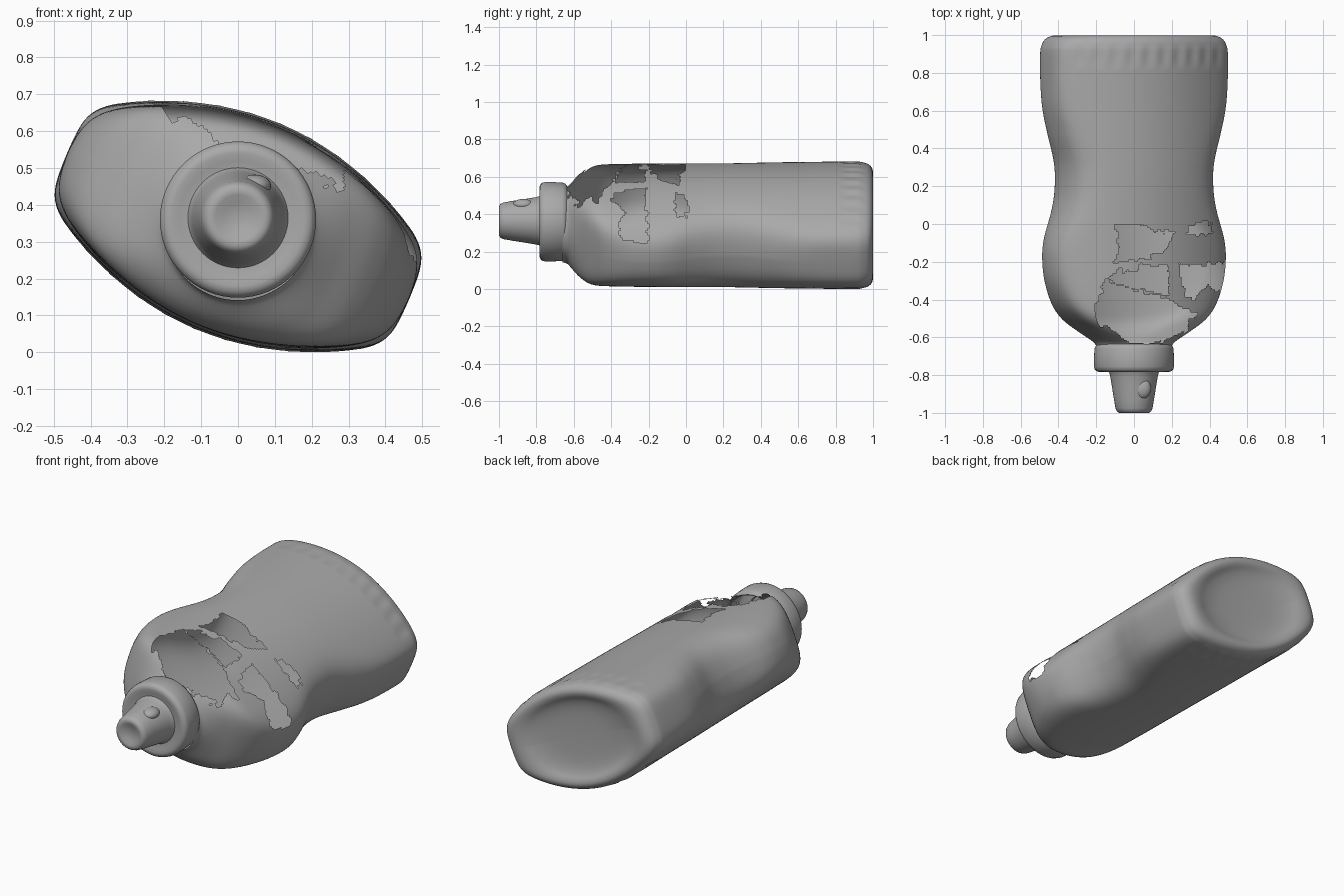
import bpy, bmesh, math
from mathutils import Vector, noise

if "Cube" in bpy.data.objects:
    bpy.data.objects.remove(bpy.data.objects["Cube"])

TILT = math.radians(23)
CT, ST = math.cos(TILT), math.sin(TILT)
ZC, SEG, BULGE = 0.352, 240, 0.65

GREY = bpy.data.materials.new("grey_plastic")
GREY.diffuse_color = (0.40, 0.40, 0.40, 1)
GREY.use_nodes = True
GREY.node_tree.nodes["Principled BSDF"].inputs["Base Color"].default_value = GREY.diffuse_color

# Body stations: y, half width, half thickness, roundness (1 = neck), scale, corner sharpness
BODY = [(-0.66, 0.20, 0.20, 1, 1, 8), (-0.63, 0.21, 0.21, 1, 1, 8), (-0.57, 0.28, 0.25, 0.45, 1, 8),
        (-0.50, 0.37, 0.278, 0.1, 1, 9), (-0.42, 0.438, 0.286, 0, 1, 10), (-0.30, 0.49, 0.288, 0, 1, 11),
        (-0.18, 0.505, 0.289, 0, 1, 12), (-0.08, 0.494, 0.290, 0, 1, 11), (0.06, 0.450, 0.292, 0, 1, 8),
        (0.18, 0.427, 0.294, 0, 1, 7), (0.32, 0.430, 0.296, 0, 1, 7), (0.48, 0.471, 0.297, 0, 1, 9),
        (0.62, 0.497, 0.298, 0, 1, 13), (0.76, 0.504, 0.300, 0, 1, 16), (0.90, 0.504, 0.302, 0, 1, 16),
        (0.945, 0.504, 0.302, 0, 0.985, 16), (0.98, 0.504, 0.302, 0, 0.945, 15),
        (0.998, 0.504, 0.302, 0, 0.87, 12), (0.995, 0.50, 0.302, 0, 0.78, 8),
        (0.975, 0.49, 0.302, 0, 0.66, 5), (0.962, 0.48, 0.302, 0, 0.45, 4), (0.958, 0.48, 0.302, 0, 0.02, 4)]

# Torn openings in the upper shoulder, outlined in plan (x, y)
HOLES = [
    [(-.11, 0), (.04, 0), (.10, -.03), (.21, -.05), (.19, -.12), (.10, -.18), (-.10, -.20), (-.07, -.12)],
    [(-.11, -.25), (-.02, -.26), (.05, -.21), (.19, -.23), (.18, -.38), (.02, -.35), (-.13, -.29)],
    [(-.16, -.30), (.0, -.35), (.17, -.40), (.26, -.45), (.33, -.47), (.27, -.57), (.18, -.61),
     (.07, -.645), (-.02, -.62), (-.13, -.56), (-.21, -.50)],
    [(.24, -.21), (.36, -.22), (.52, -.20), (.52, -.30), (.46, -.36), (.40, -.33), (.30, -.40), (.25, -.33)],
    [(.27, -.06), (.34, .02), (.40, .01), (.42, -.05), (.34, -.06)],
]


def catmull(p0, p1, p2, p3, t):
    return [0.5 * (2 * b + (c - a) * t + (2 * a - 5 * b + 4 * c - d) * t * t
                   + (3 * b - a - 3 * c + d) * t ** 3) for a, b, c, d in zip(p0, p1, p2, p3)]


def stations(rows, step):
    out = []
    for i in range(len(rows) - 1):
        a, b = rows[i], rows[i + 1]
        n = max(3, round(abs(b[0] - a[0]) / step))
        for j in range(n):
            out.append(catmull(rows[max(i - 1, 0)], a, b, rows[min(i + 2, len(rows) - 1)], j / n))
    return out + [list(rows[-1])]


def section_radius(a, u, t, p):
    # two bulged faces with flat ends and softened corners
    c, s = abs(math.cos(a)), abs(math.sin(a))
    face = 2 * t / (s + math.sqrt(s * s + 4 * BULGE * t * c * c))
    end = u / max(c, 1e-4)
    return (face ** -p + end ** -p) ** (-1 / p)


def inside(x, y, poly):
    hit = False
    for (x1, y1), (x2, y2) in zip(poly, poly[1:] + poly[:1]):
        if (y1 > y) != (y2 > y) and x < (x2 - x1) * (y - y1) / (y2 - y1) + x1:
            hit = not hit
    return hit


def loft(bm, rings, cap_end=True):
    verts = [[bm.verts.new(p) for p in ring] for ring in rings]
    for r0, r1 in zip(verts, verts[1:]):
        for i in range(len(r0)):
            j = (i + 1) % len(r0)
            bm.faces.new((r0[i], r0[j], r1[j], r1[i]))
    if cap_end:
        bm.faces.new(verts[-1])
    bmesh.ops.recalc_face_normals(bm, faces=bm.faces)


def finish(bm, name, angle=50):
    me = bpy.data.meshes.new(name)
    bm.to_mesh(me)
    bm.free()
    me.materials.append(GREY)
    ob = bpy.data.objects.new(name, me)
    bpy.context.collection.objects.link(ob)
    bpy.ops.object.select_all(action='DESELECT')
    ob.select_set(True)
    bpy.context.view_layer.objects.active = ob
    bpy.ops.object.shade_smooth_by_angle(angle=math.radians(angle))
    return ob


# Bottle body: lofted sections, tilted about the long axis
rings = []
for y, u, t, w, scale, p in stations(BODY, 0.009):
    ring = []
    for k in range(SEG):
        a = 2 * math.pi * k / SEG
        r = (section_radius(a, u, t, p) * (1 - w) + u * w) * scale
        lu, lv = r * math.cos(a), r * math.sin(a)
        # shallow grip flutes near the base
        if 0.82 < y < 0.96 and abs(lu) < 0.44 and scale > 0.9:
            fade = math.sin(math.pi * (y - 0.82) / 0.14)
            lv -= math.copysign(0.005 * fade * math.sin(math.pi * lu / 0.088) ** 2, lv)
        ring.append((CT * lu + ST * lv, y, ZC - ST * lu + CT * lv))
    rings.append(ring)
bm = bmesh.new()
loft(bm, rings)
# Stand the body exactly on the ground
low = min(v.co.z for v in bm.verts)
bmesh.ops.translate(bm, vec=Vector((0, 0, -low)), verts=[v for v in bm.verts])

# Ragged openings
torn = []
for f in bm.faces:
    c = f.calc_center_median()
    if c.y > 0.1 or f.normal.z < 0.05 or ST * c.x + CT * (c.z - ZC) < 0.02:
        continue
    n = noise.noise_vector(c * 28) * 0.024
    if any(inside(c.x + n.x, c.y + n.y, h) for h in HOLES):
        torn.append(f)
bmesh.ops.delete(bm, geom=torn, context='FACES')
finish(bm, "bottle_body")


def lathe(name, profile, zc, seg=64):
    bm = bmesh.new()
    loft(bm, [[(r * math.cos(2 * math.pi * k / seg), y, zc + r * math.sin(2 * math.pi * k / seg))
               for k in range(seg)] for y, r in profile])
    return finish(bm, name)


# Collar of the cap
lathe("cap_collar", [(-.635, .19), (-.645, .203), (-.66, .209), (-.71, .212), (-.755, .212), (-.772, .207),
                     (-.781, .195), (-.784, .18), (-.778, .16), (-.776, .12)], 0.36)

# Tapered spout with dished tip
lathe("cap_spout", [(-.77, .14), (-.785, .131), (-.81, .125), (-.86, .117), (-.93, .106), (-.975, .098),
                    (-.992, .091), (-1.0, .078), (-.998, .062), (-.988, .04), (-.984, .01)], 0.365)

# Small tab on top of the spout
bm = bmesh.new()
bmesh.ops.create_uvsphere(bm, u_segments=24, v_segments=12, radius=1)
bmesh.ops.scale(bm, vec=Vector((.045, .055, .03)), verts=bm.verts)
bmesh.ops.translate(bm, vec=Vector((.045, -.87, .452)), verts=bm.verts)
finish(bm, "spout_tab")
